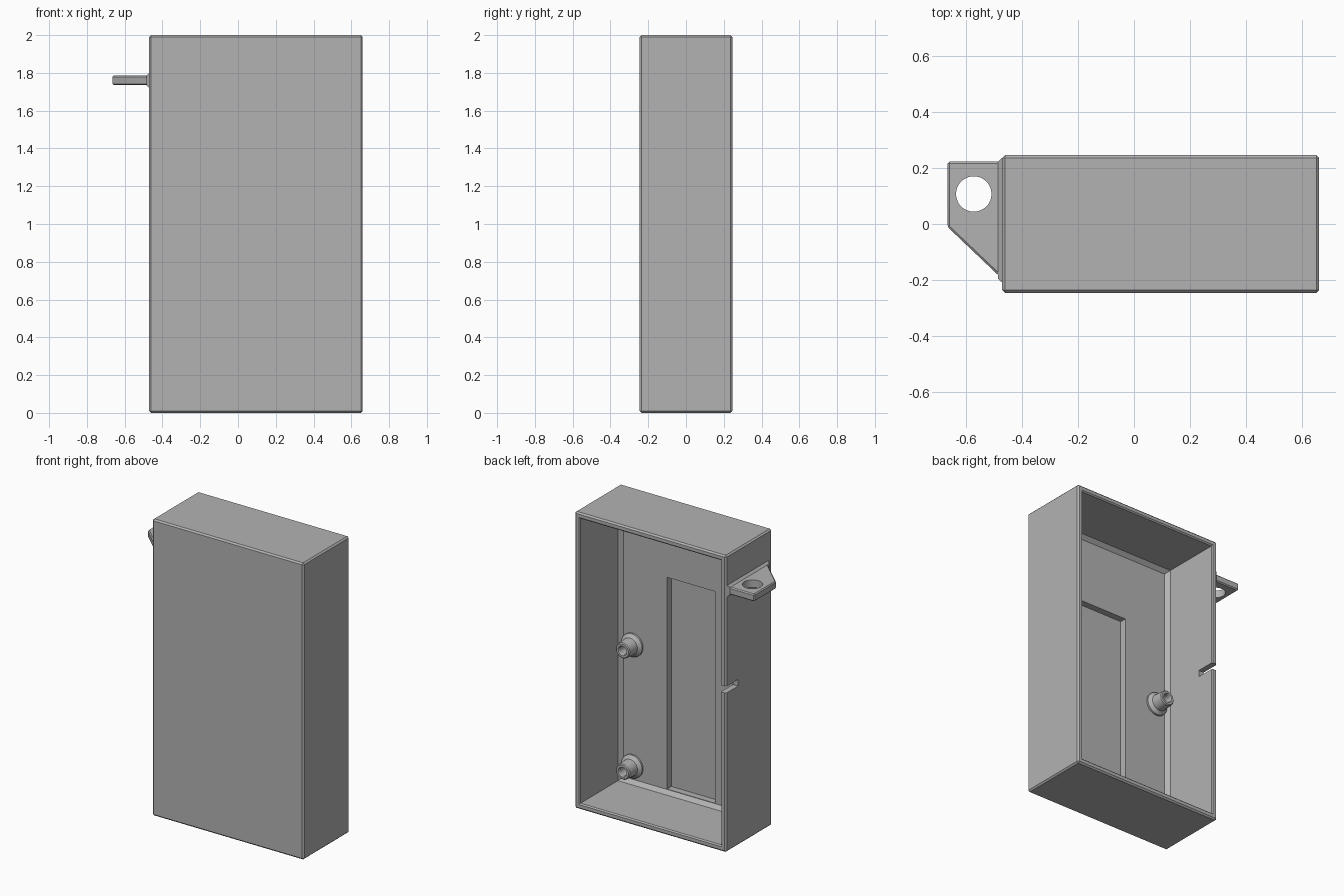
import bpy, bmesh, math
from mathutils import Matrix, Vector

if "Cube" in bpy.data.objects:
    bpy.data.objects.remove(bpy.data.objects["Cube"], do_unlink=True)

grey = bpy.data.materials.new("plain_grey")
grey.use_nodes = True
GREY = (0.45, 0.45, 0.45, 1)
grey.diffuse_color = GREY
grey.node_tree.nodes["Principled BSDF"].inputs["Base Color"].default_value = GREY

# Case dimensions
X0, X1, Y0, Y1, H = -0.47, 0.66, -0.245, 0.245, 2.0
FLOOR = -0.185


def make(name, bm):
    bmesh.ops.recalc_face_normals(bm, faces=bm.faces)
    me = bpy.data.meshes.new(name)
    bm.to_mesh(me)
    bm.free()
    me.materials.append(grey)
    ob = bpy.data.objects.new(name, me)
    bpy.context.collection.objects.link(ob)
    return ob


def box(name, lo, hi, bevel=0):
    lo, hi = Vector(lo), Vector(hi)
    bm = bmesh.new()
    bmesh.ops.create_cube(bm, size=1)
    for v in bm.verts:
        v.co = (lo + hi) / 2 + v.co * (hi - lo)
    if bevel:
        bmesh.ops.bevel(bm, geom=bm.edges[:], offset=bevel, segments=1, affect='EDGES')
    return make(name, bm)


def loft(name, loops):
    """Skin a stack of matching closed loops and cap both ends."""
    bm = bmesh.new()
    rings = [[bm.verts.new(p) for p in loop] for loop in loops]
    n = len(rings[0])
    for a, b in zip(rings, rings[1:]):
        for i in range(n):
            j = (i + 1) % n
            bm.faces.new((a[i], a[j], b[j], b[i]))
    bm.faces.new(rings[0])
    bm.faces.new(rings[-1])
    return make(name, bm)


def cut(target, cutter):
    cutter.hide_render = True
    mod = target.modifiers.new("cut", 'BOOLEAN')
    mod.operation, mod.solver, mod.object = 'DIFFERENCE', 'EXACT', cutter
    dg = bpy.context.evaluated_depsgraph_get()
    dg.update()
    target.data = bpy.data.meshes.new_from_object(target.evaluated_get(dg))
    target.modifiers.clear()
    bpy.data.objects.remove(cutter, do_unlink=True)


def smooth(ob):
    bpy.ops.object.select_all(action='DESELECT')
    ob.select_set(True)
    bpy.context.view_layer.objects.active = ob
    bpy.ops.object.shade_smooth_by_angle(angle=math.radians(30))


# Open-backed case with chamfered edges
case = box("case", (X0, Y0, 0), (X1, Y1, H), 0.01)


def opening(y, t):
    return [(X0 + t, y, t), (X1 - t, y, t), (X1 - t, y, H - t), (X0 + t, y, H - t)]


# Main cavity: chamfered at the floor and at the rim
cut(case, loft("cavity", [opening(y, t) for y, t in
    ((FLOOR, 0.065), (FLOOR + 0.025, 0.04), (Y1 - 0.008, 0.04), (Y1 + 0.01, 0.022))]))
# Long recess in the floor
cut(case, box("recess", (-0.085, FLOOR - 0.045, 0.068), (0.27, FLOOR + 0.02, 1.495)))
# Cable slot in the side wall
cut(case, box("slot", (X0 - 0.1, Y1 - 0.13, 1.075), (X0 + 0.08, Y1 + 0.1, 1.12)))

# Side mounting lug, chamfered, with a round hole
outline = [(X0 + 0.01, 0.222), (-0.665, 0.222), (-0.665, -0.01), (X0 + 0.01, -0.205)]
bm = bmesh.new()
base = bm.faces.new([bm.verts.new((x, y, 1.735)) for x, y in outline])
top = bmesh.ops.extrude_face_region(bm, geom=[base])["geom"]
bmesh.ops.translate(bm, vec=(0, 0, 0.05),
                    verts=[g for g in top if isinstance(g, bmesh.types.BMVert)])
free = [e for e in bm.edges if min(v.co.x for v in e.verts) < X0]
bmesh.ops.bevel(bm, geom=free, offset=0.007, segments=1, affect='EDGES')
lug = make("mounting_lug", bm)
bm = bmesh.new()
bmesh.ops.create_cone(bm, cap_ends=True, segments=48, radius1=0.063, radius2=0.063,
                      depth=0.4, matrix=Matrix.Translation((-0.571, 0.107, 1.76)))
cut(lug, make("lug_hole", bm))
smooth(lug)


# Chamfered fillet where the lug meets the wall
def lug_section(x, g):
    return [(x, -0.195 - g, 1.735 - g), (x, 0.222 + g, 1.735 - g),
            (x, 0.222 + g, 1.785 + g), (x, -0.195 - g, 1.785 + g)]


loft("lug_fillet", [lug_section(X0 - 0.015, 0), lug_section(X0 + 0.005, 0.018)])


# Hollow screw posts, turned from a profile along y
def post(name, x, z):
    profile = [(0.078, -0.01), (0.078, 0.012), (0.056, 0.03), (0.052, 0.104),
               (0.046, 0.11), (0.032, 0.11), (0.028, 0.104), (0.028, 0.005), (0.002, 0.005)]
    loops = [[(x + r * math.cos(a), FLOOR + h, z + r * math.sin(a))
              for a in (math.tau * i / 32 for i in range(32))] for r, h in profile]
    smooth(loft(name, loops))


for side, x in (("left", 0.527), ("right", -0.337)):
    for level, z in (("upper", 0.973), ("lower", 0.155)):
        post(f"{level}_{side}_post", x, z)
